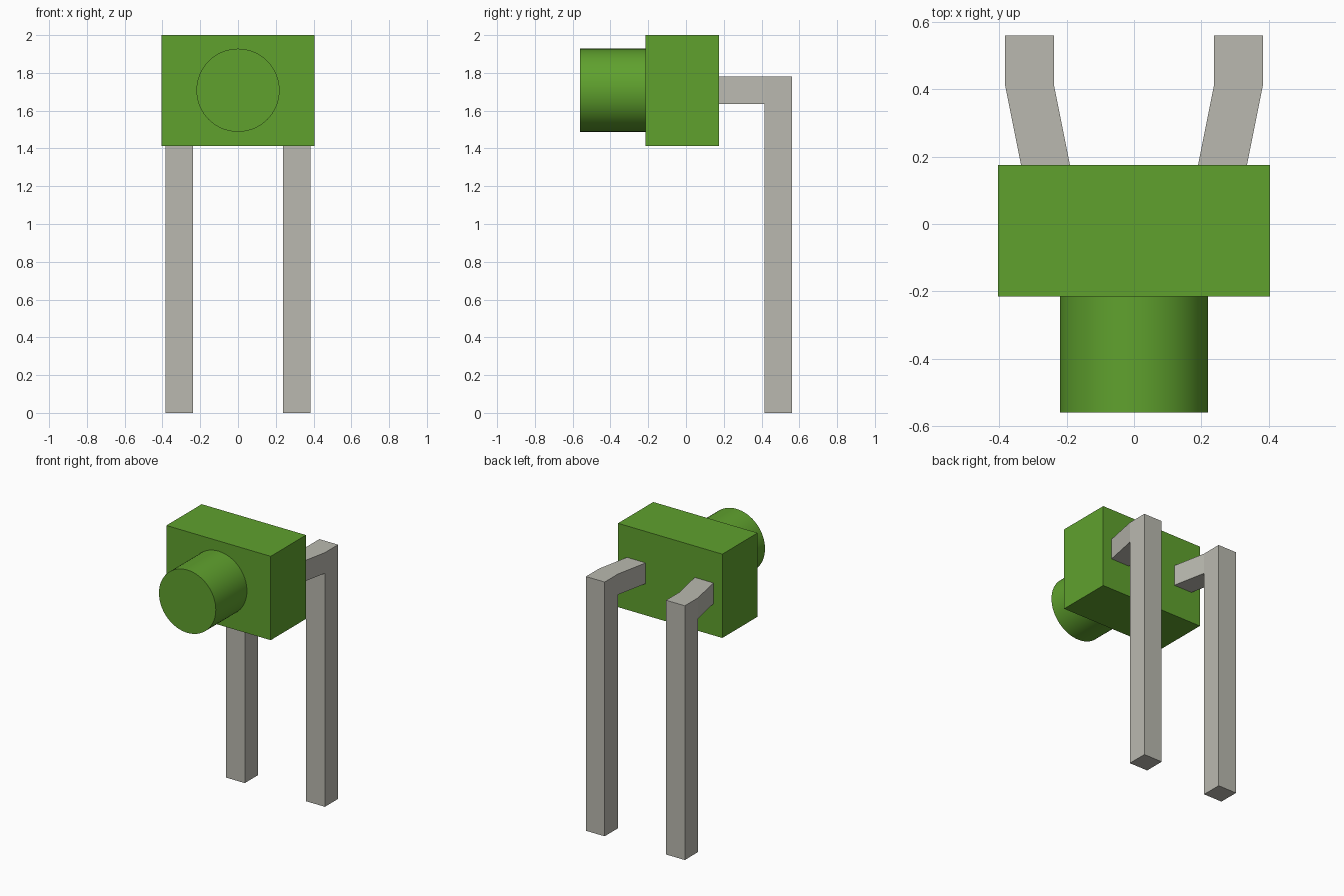
import bpy
import bmesh
from math import radians
from mathutils import Matrix, Vector

cube = bpy.data.objects.get("Cube")
if cube:
    bpy.data.objects.remove(cube, do_unlink=True)


def material(name, rgb):
    mat = bpy.data.materials.new(name)
    mat.use_nodes = True
    mat.diffuse_color = (*rgb, 1)
    mat.node_tree.nodes["Principled BSDF"].inputs["Base Color"].default_value = (*rgb, 1)
    return mat


def finish(bm, name, mat):
    bmesh.ops.recalc_face_normals(bm, faces=bm.faces)
    mesh = bpy.data.meshes.new(name)
    bm.to_mesh(mesh)
    bm.free()
    mesh.materials.append(mat)
    obj = bpy.data.objects.new(name, mesh)
    bpy.context.collection.objects.link(obj)
    return obj


def add_box(bm, low, high):
    low, high = Vector(low), Vector(high)
    size = Matrix.Diagonal((*(high - low), 1))
    bmesh.ops.create_cube(bm, size=1, matrix=Matrix.Translation((low + high) / 2) @ size)


def extrude(bm, direction, offset, above=0):
    """Extrude the face that points along direction and lies above a height."""
    bm.normal_update()
    face = next(f for f in bm.faces
                if f.normal.dot(Vector(direction)) > 0.9
                and f.calc_center_median().z > above)
    new = bmesh.ops.extrude_discrete_faces(bm, faces=[face])["faces"][0]
    bmesh.ops.translate(bm, verts=new.verts, vec=offset)


green = material("green plastic", (0.116, 0.358, 0.027))
grey = material("grey metal", (0.49, 0.485, 0.432))

# Rectangular housing
bm = bmesh.new()
add_box(bm, (-0.404, -0.215, 1.413), (0.404, 0.175, 2))
finish(bm, "housing", green)

# Round button on the front
bm = bmesh.new()
bmesh.ops.create_cone(bm, cap_ends=True, segments=64, radius1=0.22, radius2=0.22, depth=0.345,
                      matrix=Matrix.Translation((0, -0.3875, 1.708)) @ Matrix.Rotation(radians(90), 4, "X"))
button = finish(bm, "button", green)
bpy.context.view_layer.objects.active = button
button.select_set(True)
bpy.ops.object.shade_smooth_by_angle(angle=radians(30))
button.select_set(False)

# Bent pins: a vertical post, its corner block, and an arm angled into the housing
for side, name in ((1, "left_pin"), (-1, "right_pin")):
    bm = bmesh.new()
    add_box(bm, (0.238, 0.415, 0), (0.383, 0.56, 1.635))
    extrude(bm, (0, 0, 1), (0, 0, 0.145), above=1)
    extrude(bm, (0, -1, 0), (-0.048, -0.24, 0), above=1.64)
    bmesh.ops.scale(bm, vec=(side, 1, 1), verts=bm.verts)
    bmesh.ops.dissolve_limit(bm, angle_limit=radians(1), verts=bm.verts, edges=bm.edges)
    finish(bm, name, grey)
